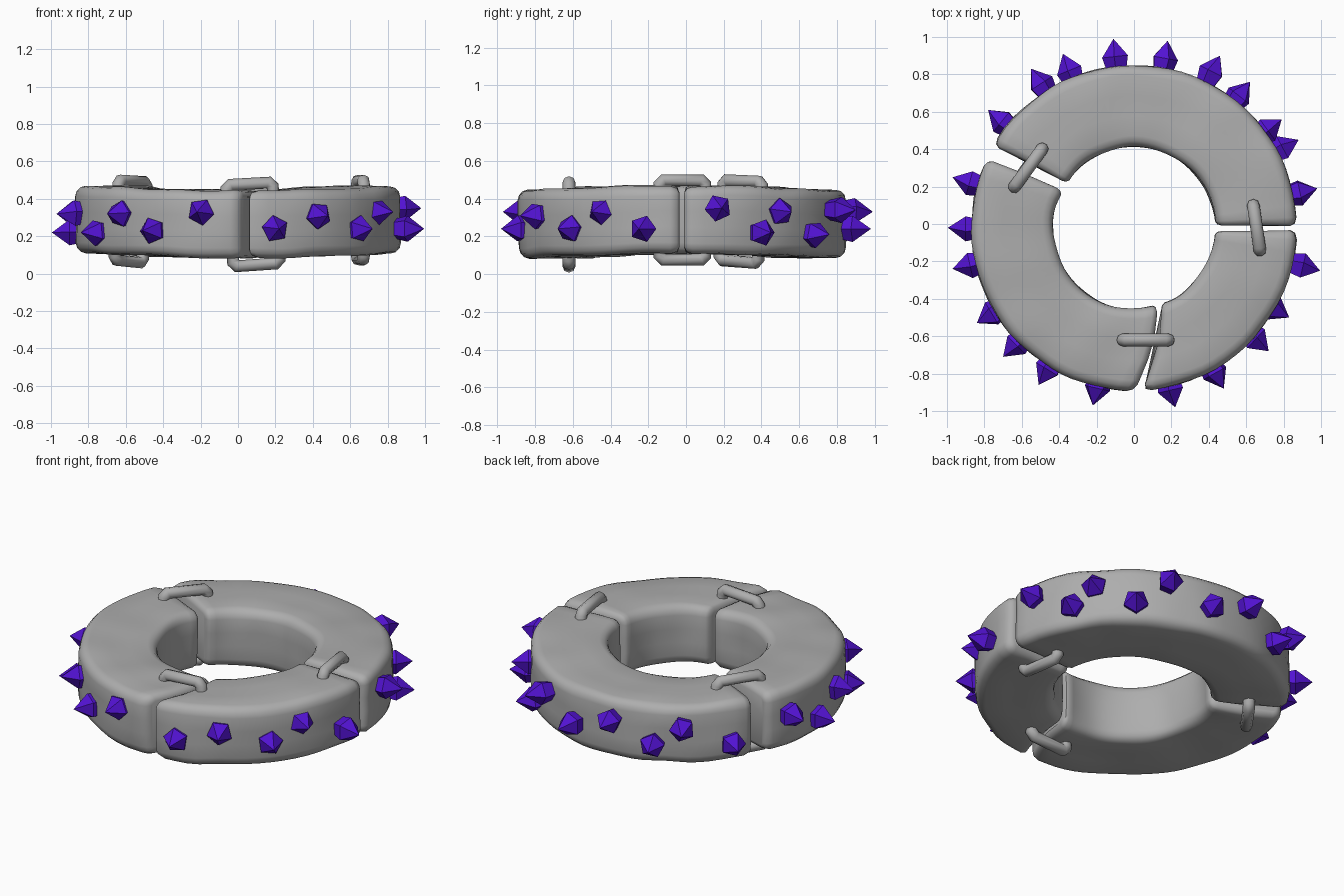
import bpy, bmesh, math, random
from mathutils import Vector, noise

if "Cube" in bpy.data.objects:
    bpy.data.objects.remove(bpy.data.objects["Cube"])

random.seed(4)
CY = -0.02                      # ring centre in y
R_IN, R_OUT, HALF_H = 0.433, 0.87, 0.179


def material(name, rgb):
    m = bpy.data.materials.new(name)
    m.diffuse_color = (*rgb, 1)
    m.use_nodes = True
    m.node_tree.nodes["Principled BSDF"].inputs["Base Color"].default_value = m.diffuse_color
    return m


STONE = material("grey stone", (0.42, 0.42, 0.42))
CRYSTAL = material("violet crystal", (0.085, 0.006, 0.64))


def finish(bm, name, mat, smooth):
    bmesh.ops.recalc_face_normals(bm, faces=bm.faces)
    me = bpy.data.meshes.new(name)
    bm.to_mesh(me)
    bm.free()
    me.materials.append(mat)
    ob = bpy.data.objects.new(name, me)
    bpy.context.collection.objects.link(ob)
    if smooth:
        bpy.ops.object.select_all(action='DESELECT')
        ob.select_set(True)
        bpy.context.view_layer.objects.active = ob
        bpy.ops.object.shade_smooth_by_angle(angle=math.radians(50))
    return ob


def rounded_rect(w, h, r):
    """Cross-section outline with rounded corners and subdivided sides."""
    corners = []
    for k, (sx, sy) in enumerate([(1, 1), (-1, 1), (-1, -1), (1, -1)]):
        for j in range(4):
            a = math.radians(90 * k + 30 * j)
            corners.append(Vector((sx * (w - r) + r * math.cos(a),
                                   sy * (h - r) + r * math.sin(a))))
    pts = []
    for i, p in enumerate(corners):
        pts.append(p)
        if i % 4 == 3:          # extra points on the long flat sides
            q = corners[(i + 1) % 16]
            pts += [p.lerp(q, f) for f in (0.33, 0.67)]
    return pts


def ring_segment(name, start, end):
    """Arc block; start and end give (inner, outer) angles in degrees."""
    bm = bmesh.new()
    w, mid = (R_OUT - R_IN) / 2, (R_OUT + R_IN) / 2
    length = math.radians((sum(end) - sum(start)) / 2) * mid
    ends = [(0, 0.035), (0.01, 0.011), (0.035, 0)]
    n = max(8, int(length / 0.05))
    steps = [(s / length, i) for s, i in ends]
    steps += [(0.035 / length + (1 - 0.07 / length) * k / n, 0) for k in range(1, n)]
    steps += [(1 - s / length, i) for s, i in reversed(ends)]
    rings = []
    for t, inset in steps:
        ring = []
        for p in rounded_rect(w - inset, HALF_H - inset, 0.055 - inset):
            f = (p.x + w) / (2 * w)
            a0 = start[0] + (start[1] - start[0]) * f
            a1 = end[0] + (end[1] - end[0]) * f
            a = math.radians(a0 + (a1 - a0) * t)
            r = mid + p.x
            v = Vector((r * math.cos(a), r * math.sin(a), p.y))
            r += 0.009 * noise.noise(v * 5)
            z = 0.277 + 0.012 * math.cos(2 * a) + p.y + 0.012 * noise.noise(v * 4 + Vector((7, 3, 1)))
            ring.append(bm.verts.new((r * math.cos(a), CY + r * math.sin(a), z)))
        rings.append(ring)
    m = len(rings[0])
    for A, B in zip(rings, rings[1:]):
        for i in range(m):
            bm.faces.new((A[i], A[(i + 1) % m], B[(i + 1) % m], B[i]))
    bm.faces.new(rings[0])
    bm.faces.new(rings[-1])
    finish(bm, name, STONE, True)


# Three stone blocks separated by narrow cracks
ring_segment("back_segment", (1.5, 0.6), (146.7, 149.8))
ring_segment("left_segment", (152.5, 155.0), (286.6, 270.0))
ring_segment("right_segment", (-70.5, -87.3), (-2.2, -0.8))


def staple(name, a, b, side):
    """Round-bar staple from a to b (ends of the bar), legs into the stone."""
    a, b = Vector(a), Vector(b)
    d = (b - a).normalized()
    a, b = a + d * 0.034, b - d * 0.034
    down = Vector((0, 0, -side))
    c = 0.022
    pts = [a + down * 0.1, a + down * c, a + d * c, b - d * c, b + down * c, b + down * 0.1]
    cu = bpy.data.curves.new(name, 'CURVE')
    cu.dimensions = '3D'
    cu.bevel_depth = 0.034
    cu.bevel_resolution = 2
    cu.use_fill_caps = True
    sp = cu.splines.new('POLY')
    sp.points.add(len(pts) - 1)
    for q, p in zip(sp.points, pts):
        q.co = (*p, 1)
    cu.materials.append(STONE)
    ob = bpy.data.objects.new(name, cu)
    bpy.context.collection.objects.link(ob)
    bpy.ops.object.select_all(action='DESELECT')
    ob.select_set(True)
    bpy.context.view_layer.objects.active = ob
    bpy.ops.object.convert(target='MESH')
    bpy.ops.object.shade_smooth_by_angle(angle=math.radians(50))


# Staples bridging each crack, above and below
staple("front_staple_top", (-0.095, -0.62, 0.472), (0.22, -0.62, 0.49), 1)
staple("front_staple_bottom", (-0.06, -0.62, 0.036), (0.255, -0.62, 0.058), -1)
staple("right_staple_top", (0.633, 0.135, 0.497), (0.678, -0.175, 0.497), 1)
staple("right_staple_bottom", (0.633, 0.135, 0.076), (0.678, -0.175, 0.076), -1)
staple("left_staple_top", (-0.47, 0.43, 0.488), (-0.66, 0.17, 0.5), 1)
staple("left_staple_bottom", (-0.49, 0.41, 0.056), (-0.68, 0.15, 0.076), -1)

# Crystal spikes around the rim: tip x, y and height
TIPS = [(-.11, .99, .33), (.18, .98, .24), (.46, .90, .34), (.62, .76, .21), (.79, .56, .33),
        (.88, .45, .22), (.98, .19, .35), (.995, -.25, .24), (.83, -.50, .33), (.72, -.68, .24),
        (.48, -.88, .31), (.22, -.98, .24), (-.22, -.97, .33), (-.51, -.86, .23),
        (-.70, -.71, .32), (-.84, -.53, .22), (-.97, -.24, .32), (-.995, -.02, .22),
        (-.97, .25, .32), (-.78, .61, .22), (-.55, .83, .33), (-.38, .91, .22)]
for k, (x, y, z) in enumerate(TIPS):
    bm = bmesh.new()
    tip = Vector((x, y, z))
    out = Vector((x, y - CY, 0)).normalized()
    side = Vector((-out.y, out.x, 0))
    up = Vector((0, 0, 1))
    turn = random.uniform(0, 6.28)
    rings = []
    for depth, r in ((0.21, 0.045), (0.095, 0.073)):
        rings.append([bm.verts.new(tip - out * depth
                                   + side * r * math.cos(turn + i * math.tau / 5)
                                   + up * r * math.sin(turn + i * math.tau / 5)) for i in range(5)])
    top = bm.verts.new(tip)
    A, B = rings
    for i in range(5):
        j = (i + 1) % 5
        bm.faces.new((A[i], A[j], B[j], B[i]))
        bm.faces.new((B[i], B[j], top))
    bm.faces.new(A)
    finish(bm, f"crystal_spike_{k + 1}", CRYSTAL, False)
